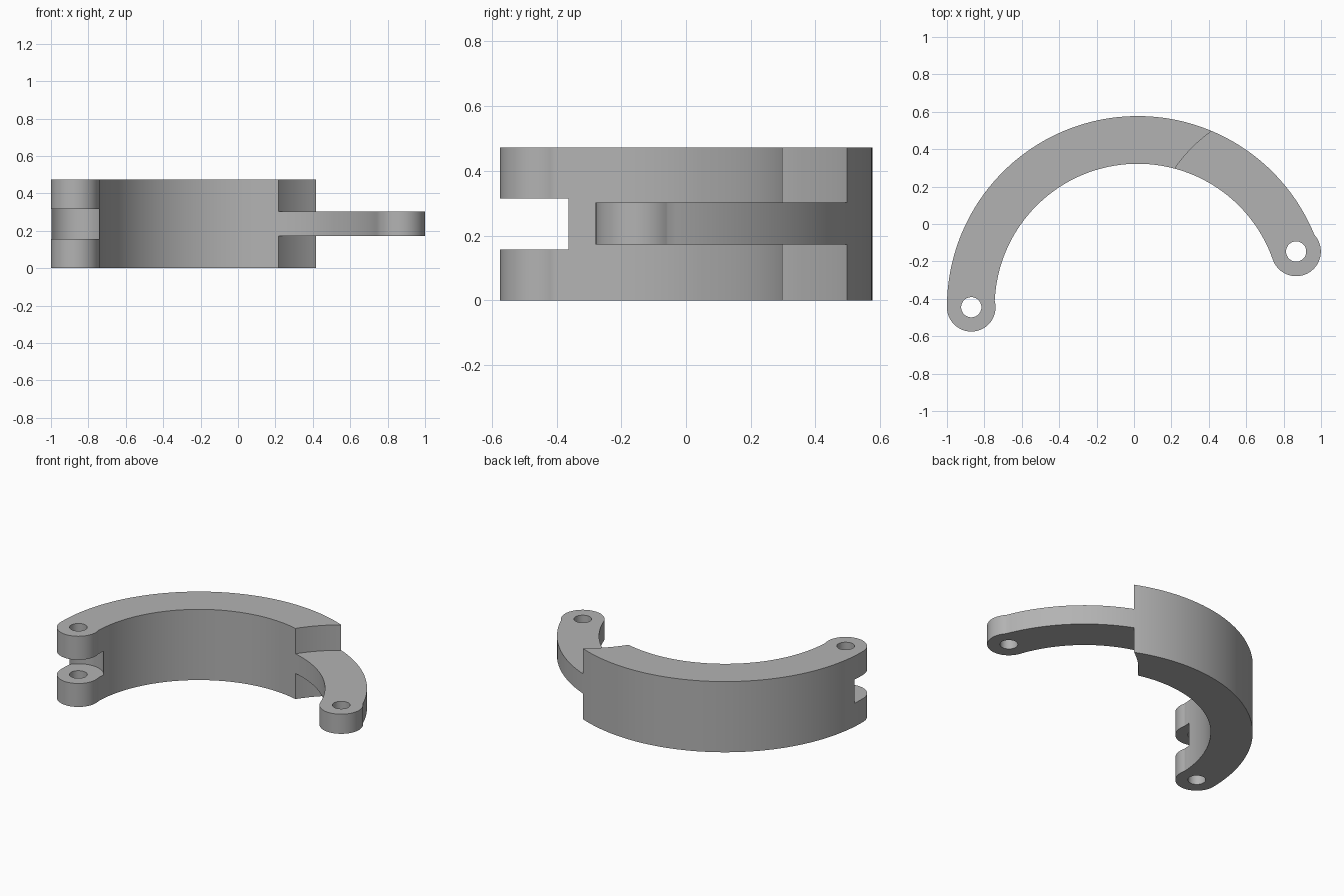
import bpy
import bmesh
from math import radians, cos, sin

if "Cube" in bpy.data.objects:
    bpy.data.objects.remove(bpy.data.objects["Cube"], do_unlink=True)

HEIGHT = 0.473
CENTRE = (0.02, -0.443)
OUTER, INNER = 1.02, 0.765
LEFT_PIN = (0.867, -0.147)
RIGHT_PIN = (-0.87, -0.445)
PIN_RADIUS = 0.054
TONGUE_BOTTOM, TONGUE_TOP = 0.172, 0.303
SLOT_BOTTOM, SLOT_TOP = 0.157, 0.315

grey = bpy.data.materials.new("grey plastic")
grey.use_nodes = True
grey.diffuse_color = (0.45, 0.45, 0.45, 1)
grey.node_tree.nodes["Principled BSDF"].inputs["Base Color"].default_value = (0.45, 0.45, 0.45, 1)


def arc(centre, radius, start, end, steps):
    """Points along an arc, angles in degrees."""
    angles = [radians(start + (end - start) * i / steps) for i in range(steps + 1)]
    return [(centre[0] + radius * cos(a), centre[1] + radius * sin(a)) for a in angles]


def prism(name, outline, bottom, top):
    """Extrude a flat outline between two heights."""
    bm = bmesh.new()
    base = bm.faces.new([bm.verts.new((x, y, bottom)) for x, y in outline])
    extruded = bmesh.ops.extrude_face_region(bm, geom=[base])["geom"]
    verts = [v for v in extruded if isinstance(v, bmesh.types.BMVert)]
    bmesh.ops.translate(bm, verts=verts, vec=(0, 0, top - bottom))
    bmesh.ops.recalc_face_normals(bm, faces=bm.faces)
    mesh = bpy.data.meshes.new(name)
    bm.to_mesh(mesh)
    bm.free()
    obj = bpy.data.objects.new(name, mesh)
    bpy.context.collection.objects.link(obj)
    return obj


def cut(target, name, centre, radius, bottom, top, steps=96):
    """Remove a round column from the target."""
    cutter = prism(name, arc(centre, radius, 0, 360, steps)[:-1], bottom, top)
    cutter.hide_render = True
    mod = target.modifiers.new(name, 'BOOLEAN')
    mod.operation = 'DIFFERENCE'
    mod.solver = 'EXACT'
    mod.object = cutter
    bpy.context.view_layer.objects.active = target
    bpy.ops.object.modifier_apply(modifier=name)
    bpy.data.objects.remove(cutter, do_unlink=True)


# Curved link with a rounded boss at each end
outline = arc(CENTRE, OUTER, 22.2, 180, 96)
outline += arc(RIGHT_PIN, 0.13, 181, 376, 40)
outline += arc(CENTRE, INNER, 177, 19.8, 96)
outline += arc(LEFT_PIN, 0.132, -161, 41, 40)
link = prism("hinge_link", outline, 0, HEIGHT)
link.data.materials.append(grey)

# Steps that leave the thin tongue on the left
cut(link, "upper_step", LEFT_PIN, 0.786, TONGUE_TOP, HEIGHT + 0.1, 192)
cut(link, "lower_step", LEFT_PIN, 0.786, -0.1, TONGUE_BOTTOM, 192)

# Fork slot on the right
cut(link, "fork_slot", RIGHT_PIN, 0.153, SLOT_BOTTOM, SLOT_TOP)

# Pin holes
for side, pin in (("left", LEFT_PIN), ("right", RIGHT_PIN)):
    cut(link, side + "_pin_hole", pin, PIN_RADIUS, -0.1, HEIGHT + 0.1, 48)

bpy.ops.object.select_all(action='DESELECT')
link.select_set(True)
bpy.context.view_layer.objects.active = link
bpy.ops.object.shade_smooth_by_angle(angle=radians(25))
